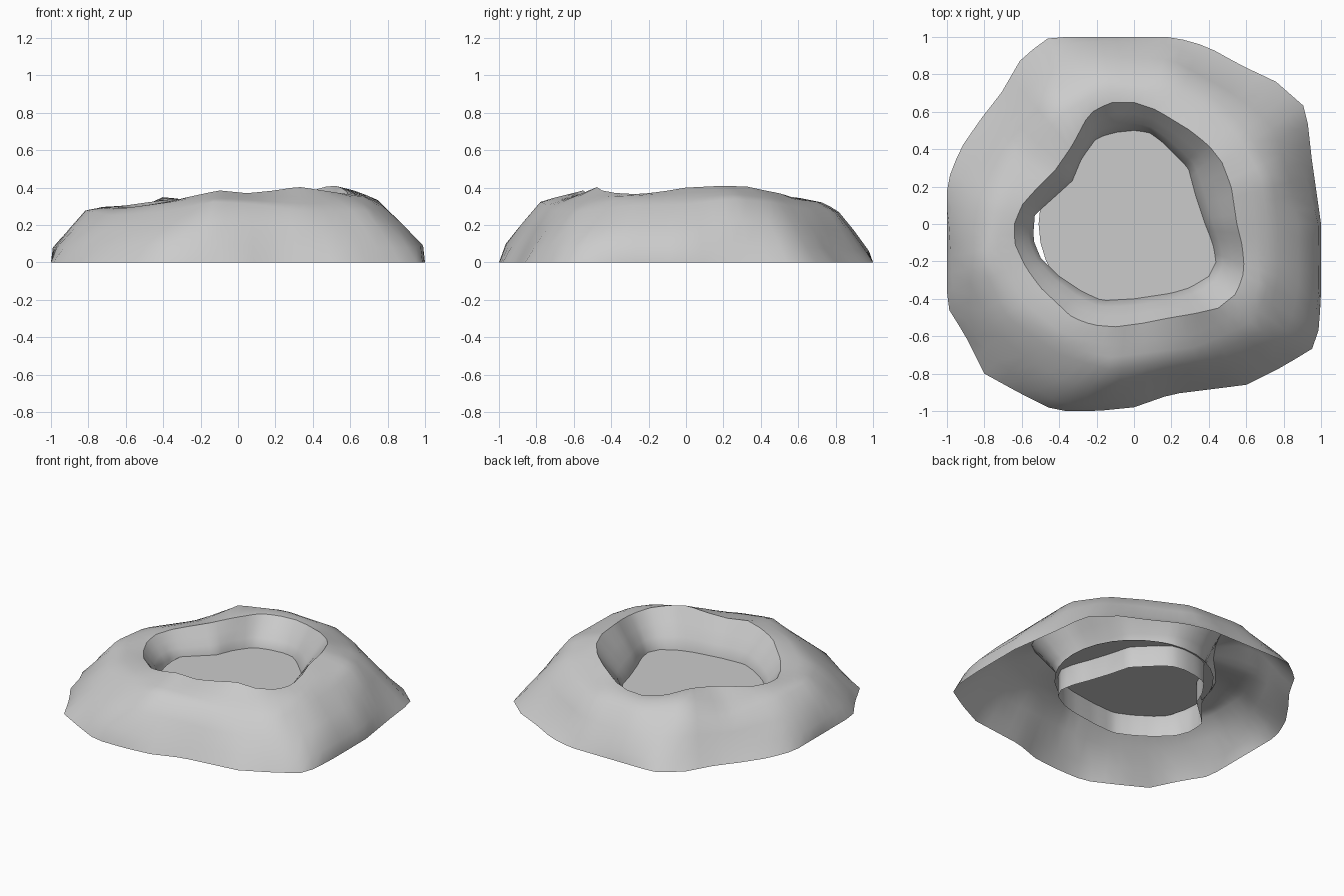
import bpy, bmesh, math
from mathutils import Vector

SEG = 72

rock = bpy.data.materials.new("stone_grey")
rock.diffuse_color = (0.6, 0.6, 0.6, 1)

# Plan outlines, counter-clockwise from the right (x, y) or (x, y, z)
foot = [(1, 0), (.95, .35), (.92, .62), (.76, .76), (.57, .85), (.39, .95), (.21, 1), (-.2, 1),
        (-.45, 1), (-.6, .89), (-.71, .7), (-.82, .56), (-.93, .4), (-1, .22), (-1, -.1),
        (-1, -.44), (-.9, -.6), (-.8, -.8), (-.6, -.91), (-.42, -1), (-.2, -1), (0, -.98),
        (.2, -.91), (.6, -.86), (.8, -.76), (.98, -.65), (1, -.4)]
ankle = [(.985, 0, .09), (.9, .33, .09), (.86, .57, .08), (.7, .7, .08), (.52, .79, .07),
         (.2, .96, .06), (-.2, .98, .06), (-.43, .95, .07), (-.56, .82, .08), (-.76, .51, .08),
         (-.95, .2, .08), (-.99, 0, .08), (-.97, -.35, .08), (-.87, -.57, .08), (-.74, -.73, .08),
         (-.56, -.86, .09), (-.4, -.96, .1), (-.2, -.965, .1), (0, -.93, .09), (.2, -.87, .08),
         (.57, -.81, .08), (.76, -.73, .08), (.94, -.61, .08), (.99, -.4, .09)]
shoulder = [(.77, 0, .31), (.74, .25, .34), (.62, .48, .32), (.45, .66, .28), (.2, .8, .27),
            (-.2, .82, .27), (-.48, .7, .27), (-.66, .45, .22), (-.8, .1, .265), (-.82, -.2, .28),
            (-.68, -.5, .25), (-.4, -.7, .27), (-.13, -.78, .325), (.1, -.75, .31),
            (.35, -.72, .275), (.7, -.57, .275), (.77, -.3, .305)]
crest = [(.65, 0, .37), (.62, .25, .385), (.5, .45, .36), (.35, .57, .34), (.12, .7, .325),
         (-.15, .73, .32), (-.4, .58, .35), (-.55, .36, .28), (-.68, .1, .3), (-.74, -.1, .295),
         (-.61, -.4, .29), (-.38, -.59, .32), (-.13, -.65, .36), (.1, -.62, .35), (.3, -.6, .35),
         (.55, -.49, .35), (.67, -.35, .355)]
rim = [(.55, 0, .4), (.52, .2, .41), (.47, .33, .405), (.4, .42, .385), (.3, .5, .37),
       (.12, .61, .335), (0, .65, .325), (-.13, .65, .32), (-.24, .59, .33), (-.33, .42, .34),
       (-.42, .29, .33), (-.53, .18, .315), (-.6, .1, .305), (-.64, 0, .3), (-.64, -.1, .29),
       (-.58, -.23, .285), (-.5, -.34, .3), (-.33, -.5, .335), (-.22, -.54, .36), (-.1, -.55, .385),
       (.05, -.53, .37), (.2, -.5, .385), (.32, -.48, .405), (.45, -.45, .385), (.55, -.37, .37),
       (.59, -.25, .365), (.58, -.12, .38)]
throat = [(.38, 0), (.33, .15), (.29, .3), (.15, .44), (.08, .49), (0, .5), (-.1, .49), (-.2, .46),
          (-.28, .35), (-.33, .23), (-.43, .14), (-.53, .05), (-.54, -.08), (-.5, -.18),
          (-.4, -.28), (-.28, -.36), (-.17, -.41), (0, -.4), (.2, -.37), (.3, -.34),
          (.4, -.28), (.44, -.2), (.42, -.1)]


def ring(points, z=None):
    """Sample a closed outline at even angles around the centre."""
    pts = [Vector((p[0], p[1], p[2] if z is None else z)) for p in points]
    result = []
    for i in range(SEG):
        a = 2 * math.pi * i / SEG
        d = Vector((math.cos(a), math.sin(a)))
        for p, q in zip(pts, pts[1:] + pts[:1]):
            sp, sq = d.cross(p.xy), d.cross(q.xy)
            if sp <= 1e-9 and sq > 1e-9 and (p + q).xy.dot(d) > 0:
                result.append(p.lerp(q, sp / (sp - sq)))
                break
    return result


def blend(a, b, t, tz):
    """Ring between two rings, with separate plan and height weights."""
    return [Vector((*p.xy.lerp(q.xy, t), p.z + (q.z - p.z) * tz)) for p, q in zip(a, b)]


def add_object(name, bm):
    mesh = bpy.data.meshes.new(name)
    bm.to_mesh(mesh)
    bm.free()
    mesh.materials.append(rock)
    ob = bpy.data.objects.new(name, mesh)
    bpy.context.collection.objects.link(ob)
    return ob


# Mound: open-bottomed skirt, sharp rim and pit wall in one skin
base, low, mid, top = ring(foot, 0), ring(ankle), ring(shoulder), ring(crest)
lip, neck = ring(rim), ring(throat, .15)
rings = [base, low, blend(low, mid, .5, .53), mid,
         blend(mid, top, .5, .55), top, lip,
         blend(lip, neck, .4, .36), blend(lip, neck, .75, .68), neck, ring(throat, 0)]
bm = bmesh.new()
rows = [[bm.verts.new(p) for p in r] for r in rings]
for lower, upper in zip(rows, rows[1:]):
    for i in range(SEG):
        j = (i + 1) % SEG
        bm.faces.new((lower[i], lower[j], upper[j], upper[i]))
mound = add_object("crater_mound", bm)
bpy.context.view_layer.objects.active = mound
mound.select_set(True)
bpy.ops.object.shade_smooth_by_angle(angle=math.radians(40))

# Pit floor: flat round disc set inside the wall
bm = bmesh.new()
bmesh.ops.create_circle(bm, cap_ends=True, segments=32, radius=.51)
bmesh.ops.translate(bm, verts=bm.verts, vec=(0, 0, .15))
add_object("pit_floor", bm)
